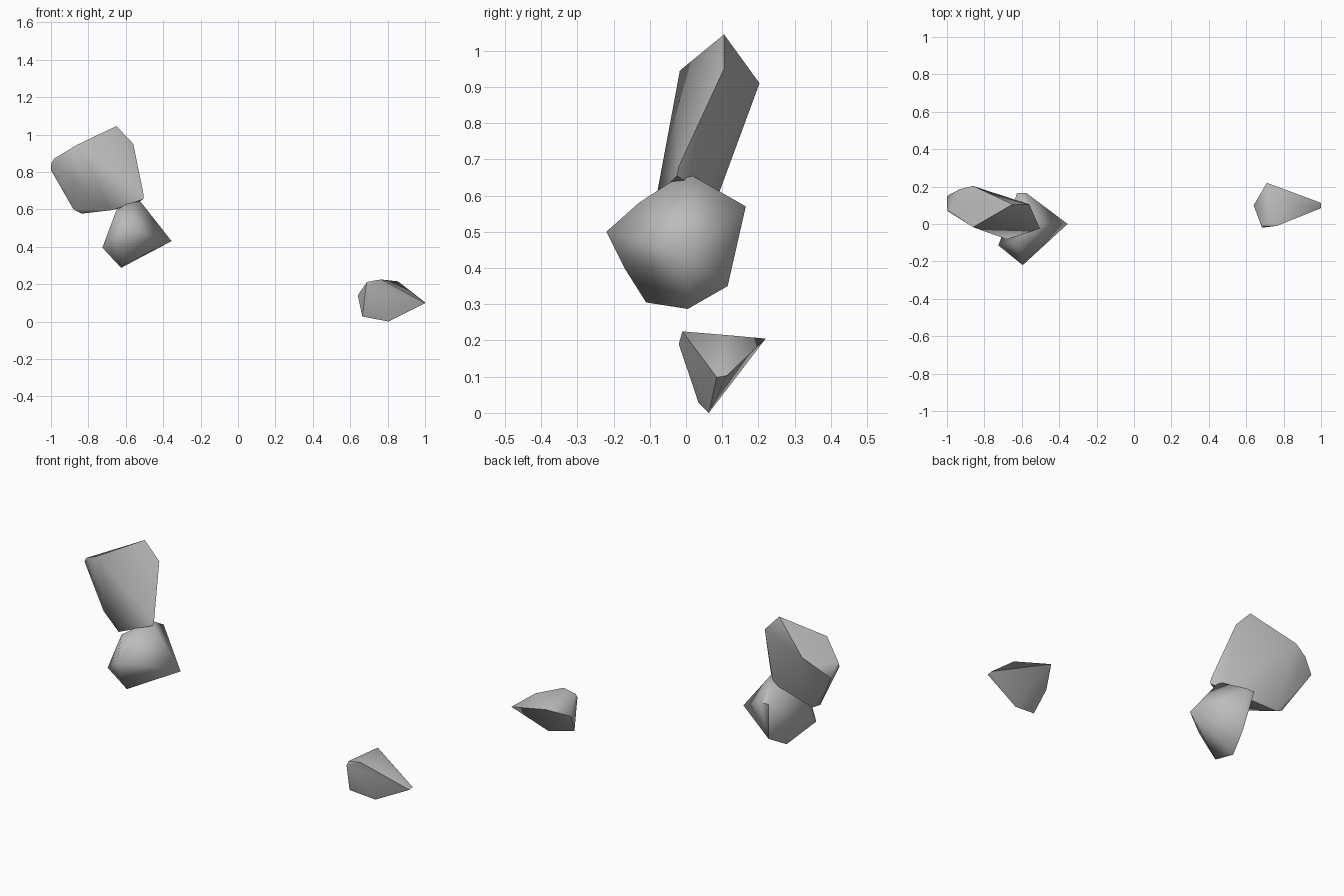
import bpy, bmesh
from math import radians

cube = bpy.data.objects.get("Cube")
if cube:
    bpy.data.objects.remove(cube, do_unlink=True)

# Plain grey stone
stone = bpy.data.materials.new("grey_stone")
stone.use_nodes = True
colour = (0.5, 0.5, 0.5, 1)
stone.diffuse_color = colour
stone.node_tree.nodes["Principled BSDF"].inputs["Base Color"].default_value = colour


def rock(name, corners):
    """Faceted rock: the convex hull of its corners, with soft shallow edges."""
    bm = bmesh.new()
    verts = [bm.verts.new(c) for c in corners]
    hull = bmesh.ops.convex_hull(bm, input=verts)
    loose = {v for v in hull["geom_interior"] + hull["geom_unused"]
             if isinstance(v, bmesh.types.BMVert)}
    bmesh.ops.delete(bm, geom=list(loose), context="VERTS")
    bmesh.ops.dissolve_limit(bm, angle_limit=radians(4), verts=bm.verts, edges=bm.edges)
    bmesh.ops.recalc_face_normals(bm, faces=bm.faces)
    mesh = bpy.data.meshes.new(name)
    bm.to_mesh(mesh)
    bm.free()
    mesh.materials.append(stone)
    obj = bpy.data.objects.new(name, mesh)
    bpy.context.collection.objects.link(obj)
    bpy.ops.object.select_all(action="DESELECT")
    obj.select_set(True)
    bpy.context.view_layer.objects.active = obj
    bpy.ops.object.shade_smooth_by_angle(angle=radians(60))


# Tall slab leaning on top
rock("upper_rock", [
    (-.65, .105, 1.045), (-.56, .105, .95),                    # crest
    (-.505, -.02, .68), (-.505, -.025, .655), (-.68, -.082, .595),  # front foot
    (-.86, -.017, .945), (-.985, .065, .87), (-.998, .07, .845),  # left shoulder
    (-1, .15, .81), (-.93, .187, .87), (-.86, .203, .91),      # back
    (-.88, .07, .6), (-.835, .08, .577), (-.56, .03, .62),     # underside
])

# Chunky rock below it
rock("middle_rock", [
    (-.54, 0, .665), (-.575, .165, .57), (-.625, .165, .57),   # top and back
    (-.65, -.1, .595), (-.595, -.13, .58),                     # upper front edge
    (-.355, 0, .43), (-.595, -.22, .5), (-.61, -.17, .4),      # side and front tips
    (-.725, -.115, .395), (-.71, -.11, .44),                   # left corner
    (-.61, -.11, .305), (-.625, .005, .287), (-.59, .115, .35),  # underside
])

# Small pointed rock lying apart
rock("small_rock", [
    (.765, -.01, .225), (.69, -.01, .212), (.685, -.02, .19),  # front rim
    (.71, .22, .205), (.855, .11, .215),                       # back rim
    (1, .085, .098), (1, .113, .103),                          # point
    (.64, .1, .14), (.665, .035, .027), (.805, .063, 0),       # blunt end and base
])
